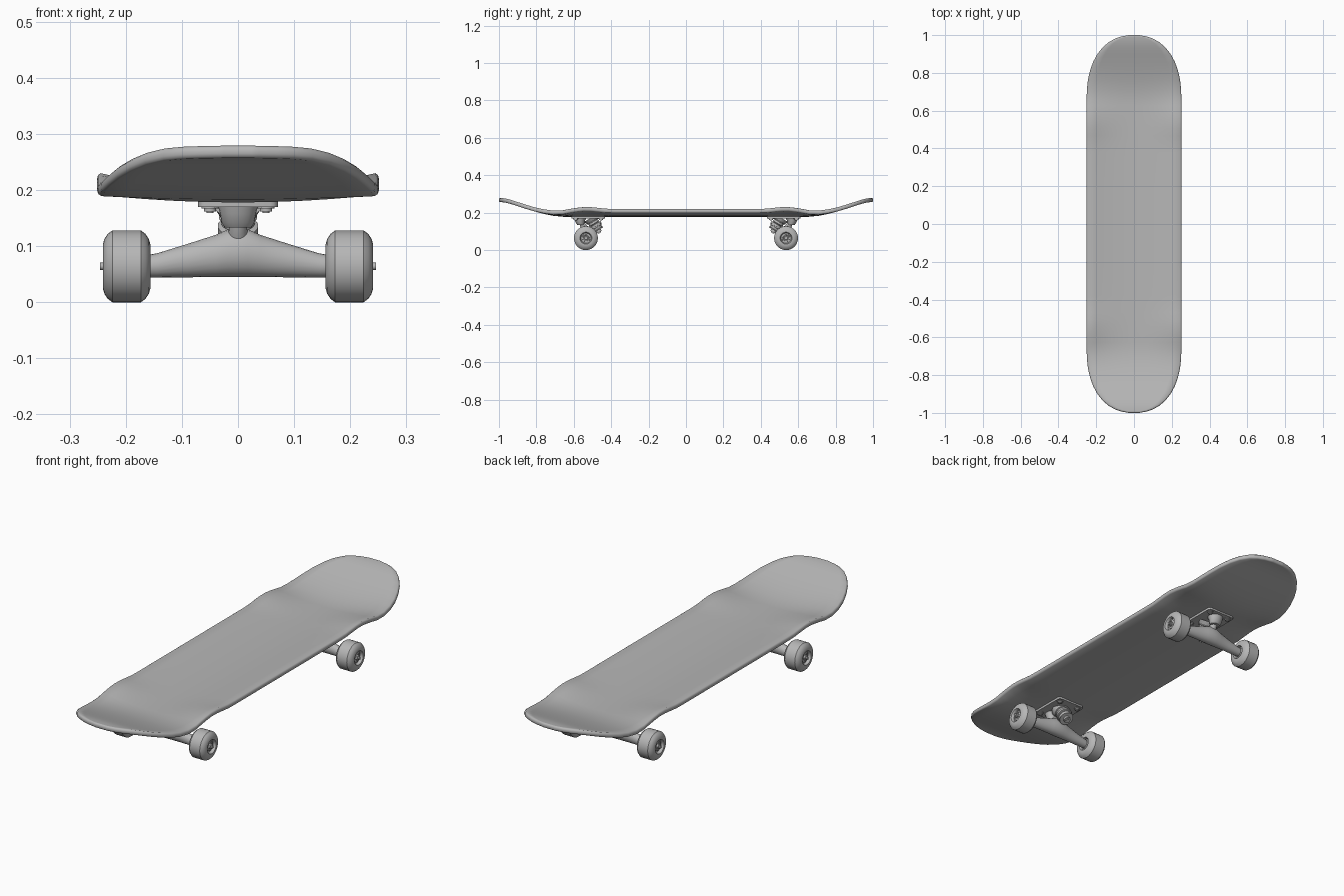
import bpy, bmesh, math
from mathutils import Vector

if "Cube" in bpy.data.objects:
    bpy.data.objects.remove(bpy.data.objects["Cube"])

grey = bpy.data.materials.new("dark_grey")
grey.diffuse_color = (.47, .47, .47, 1)
grey.use_nodes = True
grey.node_tree.nodes["Principled BSDF"].inputs["Base Color"].default_value = grey.diffuse_color

def finish(name, bm, angle=35):
    bmesh.ops.recalc_face_normals(bm, faces=bm.faces)
    me = bpy.data.meshes.new(name)
    bm.to_mesh(me)
    bm.free()
    me.materials.append(grey)
    ob = bpy.data.objects.new(name, me)
    bpy.context.collection.objects.link(ob)
    bpy.ops.object.select_all(action='DESELECT')
    ob.select_set(True)
    bpy.context.view_layer.objects.active = ob
    bpy.ops.object.shade_smooth_by_angle(angle=math.radians(angle))
    return ob

def loft(name, rings):
    bm = bmesh.new()
    vs = [[bm.verts.new(p) for p in r] for r in rings]
    n = len(vs[0])
    for a, b in zip(vs, vs[1:]):
        for i in range(n):
            bm.faces.new((a[i], a[(i + 1) % n], b[(i + 1) % n], b[i]))
    bm.faces.new(vs[0])
    bm.faces.new(vs[-1])
    return finish(name, bm)

def lathe(name, start, axis, profile, n=24):
    """Turn (distance along axis, radius) points around an axis."""
    d = Vector(axis).normalized()
    u = d.orthogonal().normalized()
    v = d.cross(u)
    ang = [2 * math.pi * (i + .5) / n for i in range(n)]
    return loft(name, [[Vector(start) + d * t + (u * math.cos(a) + v * math.sin(a)) * r
                        for a in ang] for t, r in profile])

def lerp(pts, t):
    for (a, p), (b, q) in zip(pts, pts[1:]):
        if t <= b:
            return p + (q - p) * (t - a) / (b - a)
    return pts[-1][1]

# Deck: concave board with kicked-up rounded ends
LIFT = [(0, .02), (.42, .02), (.46, .024), (.5, .029), (.56, .03), (.62, .021),
        (.67, .011), (.72, .005), (.8, 0), (1.1, 0)]
KICK = [(0, 0), (.66, 0), (.7, .003), (.75, .012), (.8, .0245), (.85, .039),
        (.9, .055), (.94, .068), (.97, .076), (1, .079)]

def deck_z(x, y):
    a = abs(y)
    return .178 + lerp(KICK, a) + lerp(LIFT, a) * (x / .25) ** 2

half = [0, .2, .38, .43, .47, .51, .55, .59, .63, .66]
half += [.66 + .34 * math.sin(math.radians(d)) for d in (9, 18, 27, 36, 45, 54, 63, 71, 78, 84)] + [1.0]
ys = [-y for y in reversed(half[1:])] + half
COLS = 12

def width(y):
    t = max(0, abs(y) - .66) / .34
    return max(.03, .251 * (1 - min(1, t) ** 2.3) ** (1 / 2.3))

bm = bmesh.new()
layers = []
for inset, dz in ((.006, .022), (.0015, .0185), (0, .013), (0, .008), (.0015, .003), (.006, 0)):
    grid = []
    for y in ys:
        w = width(y)
        row = []
        for c in range(COLS + 1):
            x = w * (2 * c / COLS - 1)
            z = deck_z(x, y) + dz
            row.append((x * (1 - inset / .25), y * (1 - inset), z))
        grid.append(row)
    layers.append(grid)
R = len(ys)
loop = ([(0, c) for c in range(COLS)] + [(r, COLS) for r in range(R - 1)] +
        [(R - 1, c) for c in range(COLS, 0, -1)] + [(r, 0) for r in range(R - 1, 0, -1)])
made = []
for k, grid in enumerate(layers):
    full = k in (0, len(layers) - 1)
    keys = [(r, c) for r in range(R) for c in range(COLS + 1)] if full else loop
    vs = {q: bm.verts.new(grid[q[0]][q[1]]) for q in keys}
    made.append(vs)
    if full:
        for r in range(R - 1):
            for c in range(COLS):
                bm.faces.new((vs[r, c], vs[r, c + 1], vs[r + 1, c + 1], vs[r + 1, c]))
for a, b in zip(made, made[1:]):
    for i, p in enumerate(loop):
        q = loop[(i + 1) % len(loop)]
        bm.faces.new((a[p], a[q], b[q], b[p]))
finish("deck", bm, 85)

def box(name, size, loc, bevel):
    bm = bmesh.new()
    bmesh.ops.create_cube(bm, size=1)
    bmesh.ops.scale(bm, vec=size, verts=bm.verts)
    bmesh.ops.translate(bm, vec=loc, verts=bm.verts)
    up = [e for e in bm.edges if abs((e.verts[0].co - e.verts[1].co).z) > 1e-4]
    bmesh.ops.bevel(bm, geom=up, offset=bevel, segments=3, affect='EDGES', profile=.5)
    return finish(name, bm)

WZ = .064
TURN = [2 * math.pi * i / 20 for i in range(20)]
for s, end in ((-1, "front"), (1, "back")):
    def P(x, d, z):
        return (x, s * (.535 + d), z)
    # Baseplate with four bolts
    box(end + "_baseplate", (.142, .18, .012), P(0, -.013, .176), .014)
    for i, (x, d) in enumerate(((-.05, -.08), (.05, -.08), (-.05, .055), (.05, .055))):
        lathe(f"{end}_bolt_{i}", P(x, d, .172), (0, 0, -1),
              [(0, .015), (.005, .015), (.005, .011), (.01, .011), (.01, .006), (.013, .006)], 12)
    # Pivot cup and kingpin housing
    loft(end + "_pivot_cup", [[P(rx * math.cos(a), d + ry * math.sin(a), z) for a in TURN]
         for z, rx, ry, d in ((.173, .036, .034, .03), (.158, .032, .027, .032),
                              (.142, .029, .022, .03), (.133, .024, .018, .027))])
    lathe(end + "_kingpin_seat", P(0, -.025, .172), (0, -s * .05, -.082),
          [(0, .042), (.012, .036), (.02, .032)])
    # Bushings, washers and kingpin on the tilted axis
    lathe(end + "_bushings", P(0, -.034, .157), (0, -s * .05, -.082),
          [(0, .03), (.004, .034), (.006, .034), (.007, .028), (.018, .03), (.022, .025),
           (.03, .034), (.042, .034), (.043, .03), (.054, .028), (.056, .032), (.06, .032),
           (.06, .015), (.072, .015), (.072, .008), (.077, .008)])
    # Hanger: lofted beam, yoke ring and pivot arm
    secs = [(.158, .085, .019, .044), (.145, .087, .02, .044), (.09, .104, .022, .0445),
            (.04, .12, .028, .045), (.018, .13, .032, .045)]
    secs = [(-x, *r) for x, *r in secs] + [(x, *r) for x, *r in reversed(secs)]
    loft(end + "_hanger", [[P(x, ry * math.cos(a), (t + b) / 2 + (t - b) / 2 * math.sin(a))
         for a in TURN] for x, t, ry, b in secs])
    lathe(end + "_hanger_yoke", P(0, -.046, .138), (0, -s * .05, -.082),
          [(0, .03), (.002, .036), (.013, .036), (.015, .03)])
    lathe(end + "_pivot_arm", P(0, -.002, .1), (0, s * .03, .055),
          [(0, .018), (.02, .018), (.04, .016), (.05, .014)], 16)
    lathe(end + "_axle", P(-.246, 0, WZ), (1, 0, 0), [(0, .0065), (.492, .0065)], 12)
    # Wheels with recessed hub, bearing and axle nut
    for m, side in ((-1, "left"), (1, "right")):
        lathe(f"{end}_{side}_wheel", P(m * .156, 0, WZ), (m, 0, 0),
              [(.012, .008), (.012, .027), (0, .031), (0, .039), (.003, .049), (.009, .058),
               (.017, .064), (.068, .064), (.076, .058), (.082, .049), (.085, .039),
               (.085, .032), (.079, .028), (.072, .027), (.072, .008)], 28)
        lathe(f"{end}_{side}_bearing", P(m * .156, 0, WZ), (m, 0, 0),
              [(0, .013), (.012, .022), (.07, .022), (.076, .021), (.076, .016), (.074, .015), (.074, .008)])
        lathe(f"{end}_{side}_axle_nut", P(m * .228, 0, WZ), (m, 0, 0),
              [(0, .012), (.01, .012), (.012, .009)], 6)
